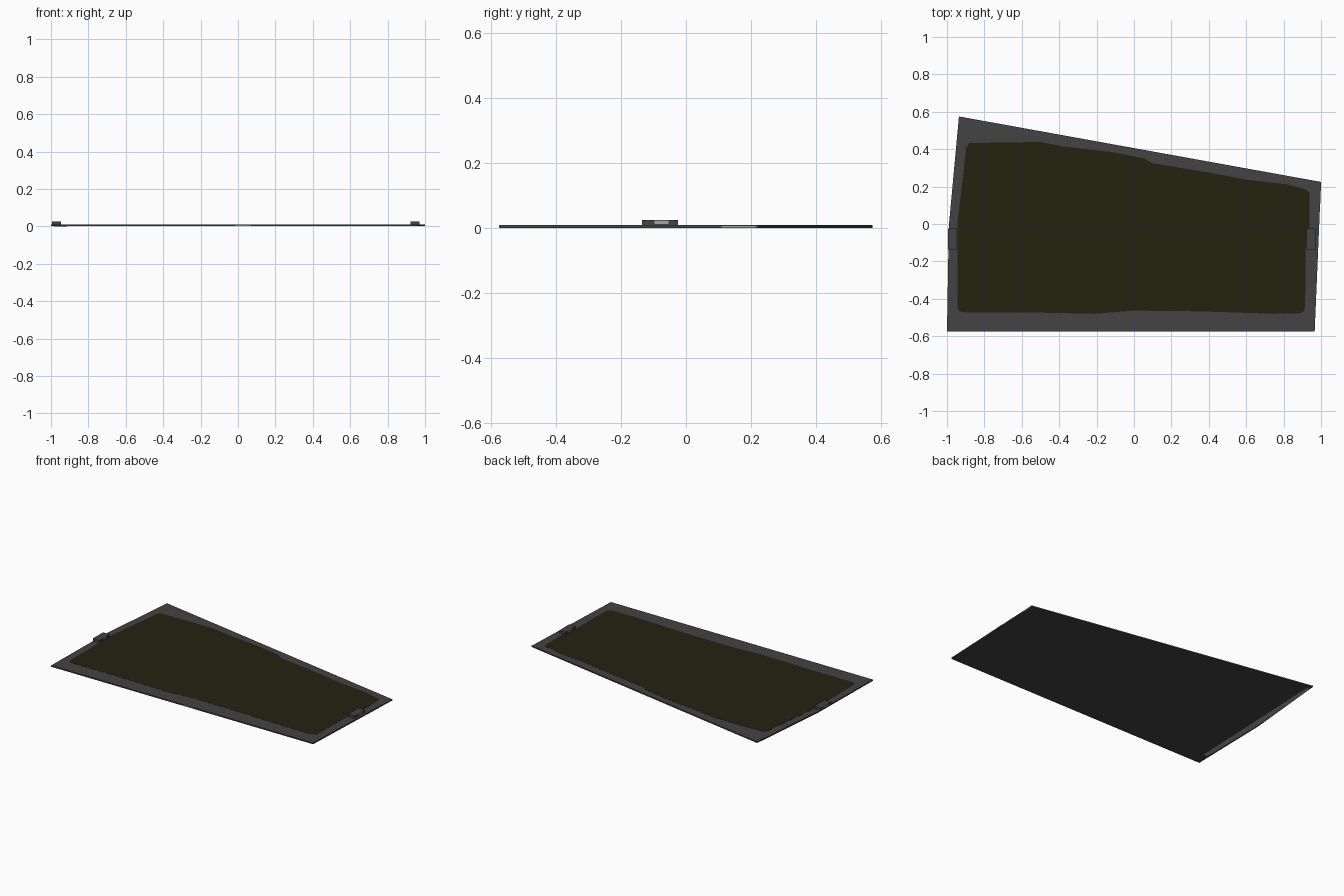
import bpy, bmesh


def material(name, r, g, b):
    m = bpy.data.materials.new(name)
    m.diffuse_color = (r, g, b, 1)
    return m


GREY = material("dark grey frame", 0.056, 0.056, 0.056)
OLIVE = material("dark olive surface", 0.018, 0.016, 0.005)
LIGHT = material("light grey trim", 0.38, 0.38, 0.38)


def prism(name, outline, z0, z1, mat):
    """Extrude a counter-clockwise xy outline from z0 to z1."""
    bm = bmesh.new()
    base = bm.faces.new([bm.verts.new((x, y, z0)) for x, y in outline])
    top = bmesh.ops.extrude_face_region(bm, geom=[base])["geom"]
    for v in top:
        if isinstance(v, bmesh.types.BMVert):
            v.co.z = z1
    bmesh.ops.recalc_face_normals(bm, faces=bm.faces)
    me = bpy.data.meshes.new(name)
    bm.to_mesh(me)
    bm.free()
    me.materials.append(mat)
    ob = bpy.data.objects.new(name, me)
    bpy.context.collection.objects.link(ob)
    return ob


def box(name, x0, x1, y0, y1, z0, z1, mat):
    return prism(name, [(x0, y0), (x1, y0), (x1, y1), (x0, y1)], z0, z1, mat)


# Thin tapered base slab
prism("base_slab", [(-1, -0.575), (0.966, -0.575), (1.0, 0.225),
                    (-0.936, 0.575), (-0.99, -0.01)], 0.0005, 0.009, GREY)

# Irregular dark patch laid on the slab
prism("surface_patch", [
    (-0.945, -0.445), (-0.935, -0.467), (-0.90, -0.473), (-0.60, -0.472),
    (-0.21, -0.48), (0.0, -0.463), (0.35, -0.467), (0.75, -0.48),
    (0.89, -0.477), (0.91, -0.465), (0.915, -0.44), (0.918, -0.13),
    (0.923, -0.05), (0.938, -0.02), (0.938, 0.165), (0.925, 0.182),
    (0.82, 0.212), (0.60, 0.237), (0.40, 0.275), (0.10, 0.325),
    (0.05, 0.352), (-0.12, 0.385), (-0.38, 0.415), (-0.50, 0.438),
    (-0.70, 0.436), (-0.88, 0.432), (-0.897, 0.41), (-0.915, 0.25),
    (-0.945, 0.0)], 0.0085, 0.0098, OLIVE)

# Raised end brackets with a light centre panel between two posts
for side, x0, x1 in (("left", -0.995, -0.946), ("right", 0.922, 0.97)):
    box(side + "_bracket_body", x0, x1, -0.135, -0.025, 0.006, 0.0125, GREY)
    box(side + "_bracket_front_post", x0, x1, -0.135, -0.097, 0.0125, 0.025, GREY)
    box(side + "_bracket_back_post", x0, x1, -0.054, -0.025, 0.0125, 0.025, GREY)
    box(side + "_bracket_panel", x0 + 0.002, x1 - 0.002, -0.097, -0.054,
        0.0125, 0.0235, LIGHT)
    box(side + "_bracket_cap", x0, x1, -0.097, -0.054, 0.0235, 0.025, GREY)

# Light trim: front edge tab, right edge tab and underside strip
box("front_edge_tab", -0.015, 0.07, -0.5755, -0.573, 0.002, 0.0075, LIGHT)
prism("right_edge_tab", [(0.992, 0.11), (0.9958, 0.11), (1.0, 0.215),
                         (0.992, 0.215)], 0.0015, 0.006, LIGHT)
prism("underside_strip", [(-0.985, -0.48), (-0.955, -0.48), (-0.915, 0.55),
                          (-0.94, 0.53), (-0.98, 0.0)], 0.0, 0.0006, LIGHT)
